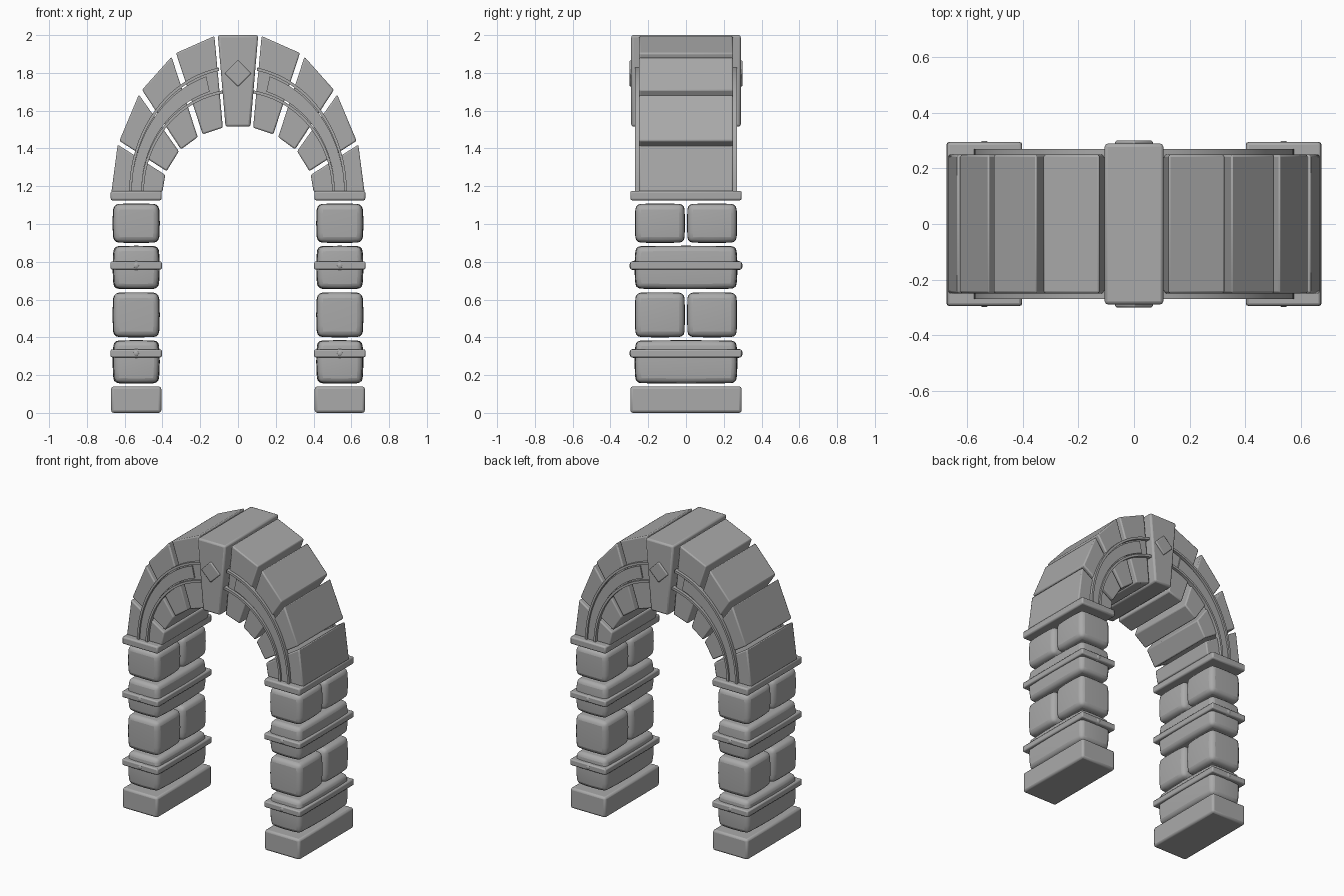
import bpy, bmesh, math
from mathutils import Vector, Matrix

if "Cube" in bpy.data.objects:
    bpy.data.objects.remove(bpy.data.objects["Cube"])

stone = bpy.data.materials.new("grey stone")
stone.use_nodes = True
GREY = (0.4, 0.4, 0.4, 1)
stone.diffuse_color = GREY
stone.node_tree.nodes["Principled BSDF"].inputs["Base Color"].default_value = GREY


def finish(bm, name, bevel=0, segments=2):
    """Turn a bmesh into a stone object with softened edges."""
    bmesh.ops.recalc_face_normals(bm, faces=bm.faces)
    mesh = bpy.data.meshes.new(name)
    bm.to_mesh(mesh)
    bm.free()
    mesh.materials.append(stone)
    ob = bpy.data.objects.new(name, mesh)
    bpy.context.collection.objects.link(ob)
    if bevel:
        mod = ob.modifiers.new("soft edges", 'BEVEL')
        mod.width, mod.segments = bevel, segments
        mod.limit_method, mod.angle_limit = 'ANGLE', math.radians(40)
    bpy.ops.object.select_all(action='DESELECT')
    ob.select_set(True)
    bpy.context.view_layer.objects.active = ob
    bpy.ops.object.shade_smooth_by_angle(angle=math.radians(35))
    return ob


def box(name, center, size, bevel, bulge=0, spin=0):
    """Bevelled box; bulge pulls the rims in so the sides swell."""
    bm = bmesh.new()
    bmesh.ops.create_cube(bm, size=2)
    if bulge:
        bmesh.ops.subdivide_edges(bm, edges=bm.edges[:], cuts=3, use_grid_fill=True)
        for v in bm.verts:
            x, y, z = v.co
            v.co = (x - x * bulge * (z * z + y * y) / 2,
                    y - y * bulge * (z * z + x * x) / 4,
                    z - z * bulge * (x * x + y * y) / 4)
    bmesh.ops.scale(bm, vec=Vector(size) / 2, verts=bm.verts)
    bmesh.ops.rotate(bm, matrix=Matrix.Rotation(spin, 3, 'Y'), verts=bm.verts)
    bmesh.ops.translate(bm, vec=center, verts=bm.verts)
    return finish(bm, name, bevel, 3 if bulge else 2)


def slab(name, outline, y0, y1, bevel=0):
    """Extrude an x-z outline between two depths."""
    bm = bmesh.new()
    face = bm.faces.new([bm.verts.new((x, y0, z)) for x, z in outline])
    new = bmesh.ops.extrude_face_region(bm, geom=[face])["geom"]
    verts = [g for g in new if isinstance(g, bmesh.types.BMVert)]
    bmesh.ops.translate(bm, vec=(0, y1 - y0, 0), verts=verts)
    return finish(bm, name, bevel)


SPRING = 1.17


def ellipse(a, b, x_end, steps=20):
    """Quarter-ellipse points from the springing up to x_end."""
    last = math.acos(x_end / a)
    return [(a * math.cos(last * i / steps), SPRING + b * math.sin(last * i / steps))
            for i in range(steps + 1)]


def strip(outer, inner):
    return outer + inner[::-1]


# Voussoir corners: outer low, outer high, inner high, inner low
VOUSSOIRS = [
    [(.67, 1.17), (.637, 1.42), (.385, 1.26), (.40, 1.17)],
    [(.628, 1.44), (.525, 1.685), (.313, 1.385), (.378, 1.28)],
    [(.508, 1.71), (.352, 1.885), (.213, 1.46), (.302, 1.395)],
    [(.328, 1.905), (.125, 1.995), (.08, 1.51), (.187, 1.475)],
]

for side, s in (("left", 1), ("right", -1)):
    px = s * 0.539

    # Pillar: plinth, alternating courses, cap
    box(f"{side}_plinth", (px, 0, .07), (.266, .59, .14), .014)
    box(f"{side}_cap", (px, 0, 1.15), (.27, .59, .05), .01)
    for n, low in enumerate((.155, .655)):
        box(f"{side}_long_block_{n}", (px, 0, low + .115), (.25, .545, .23), .025, .1)
        band_z = low + (.16 if n == 0 else .125)
        box(f"{side}_band_{n}", (px, 0, band_z), (.272, .59, .042), .008)
        for face, f in (("front", -1), ("back", 1)):
            bm = bmesh.new()
            bmesh.ops.create_uvsphere(bm, u_segments=16, v_segments=10, radius=.024)
            bmesh.ops.translate(bm, vec=(px, f * .276, band_z), verts=bm.verts)
            finish(bm, f"{side}_{face}_stud_{n}")
    for n, (low, high) in enumerate(((.4, .638), (.9, 1.108))):
        for face, f in (("front", -1), ("back", 1)):
            box(f"{side}_{face}_short_block_{n}", (px, f * .138, (low + high) / 2),
                (.25, .264, high - low), .028, .08)

    # Half of the arch ring
    for n, corners in enumerate(VOUSSOIRS):
        slab(f"{side}_voussoir_{n}", [(s * x, z) for x, z in corners], -.25, .25, .008)

    # Raised moulding on both faces: two ribs and the fascia between
    mouldings = (
        ("outer_rib", strip(ellipse(.576, .668, .1), ellipse(.562, .652, .1)), .27),
        ("inner_rib", strip(ellipse(.512, .544, .08), ellipse(.498, .528, .08)), .27),
        ("fascia", strip(ellipse(.562, .64, .168), ellipse(.512, .555, .15)), .258),
    )
    for name, outline, depth in mouldings:
        for face, f in (("front", -1), ("back", 1)):
            slab(f"{side}_{face}_{name}", [(s * x, z) for x, z in outline],
                 f * .24, f * depth)

# Keystone with a diamond boss on each face
slab("keystone", [(.107, 2), (-.107, 2), (-.066, 1.515), (.066, 1.515)], -.29, .29, .012)
for face, f in (("front", -1), ("back", 1)):
    box(f"{face}_diamond", (0, f * .285, 1.797), (.1, .03, .1), .006, spin=math.pi / 4)
